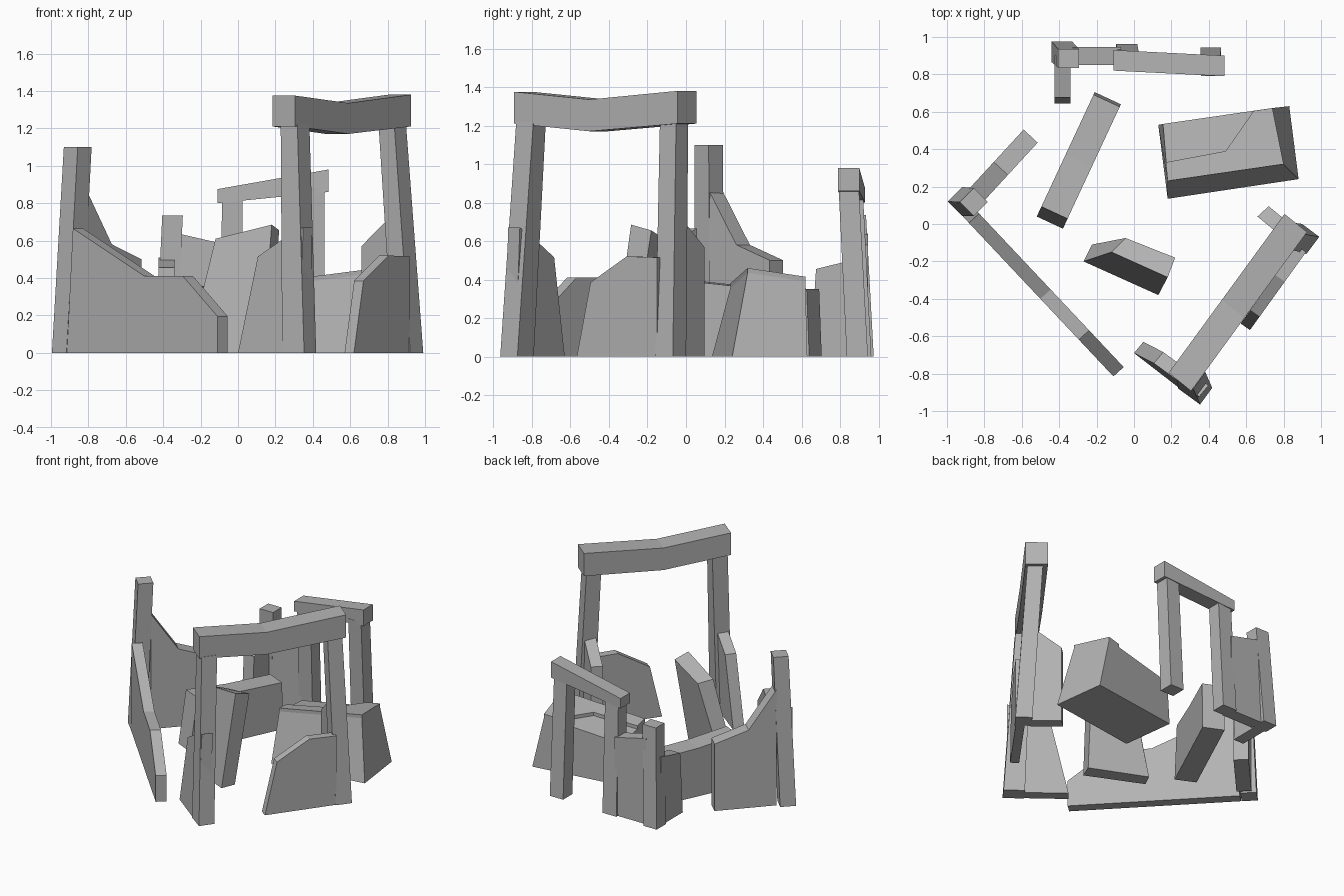
import bpy
import bmesh
from math import radians
from mathutils import Vector, Matrix

default_cube = bpy.data.objects.get("Cube")
if default_cube:
    bpy.data.objects.remove(default_cube, do_unlink=True)

stone = bpy.data.materials.new("grey stone")
stone.use_nodes = True
stone_colour = (0.45, 0.45, 0.45, 1)
stone.diffuse_color = stone_colour
stone.node_tree.nodes["Principled BSDF"].inputs["Base Color"].default_value = stone_colour


def loft(name, first_ring, second_ring):
    """Closed solid between two rings with the same number of corners."""
    bm = bmesh.new()
    first = [bm.verts.new(point) for point in first_ring]
    second = [bm.verts.new(point) for point in second_ring]
    bm.faces.new(first)
    bm.faces.new(second)
    count = len(first)
    for i in range(count):
        j = (i + 1) % count
        bm.faces.new((first[i], first[j], second[j], second[i]))
    bmesh.ops.recalc_face_normals(bm, faces=bm.faces[:])
    mesh = bpy.data.meshes.new(name)
    bm.to_mesh(mesh)
    bm.free()
    mesh.materials.append(stone)
    obj = bpy.data.objects.new(name, mesh)
    bpy.context.scene.collection.objects.link(obj)
    return obj


def post(name, foot, head, height, foot_size, head_size, angle=0):
    """Leaning four-sided pillar, given by its foot and head centres."""
    turn = Matrix.Rotation(radians(angle), 3, "Z")

    def ring(centre, size, z):
        corners = ((-1, -1), (1, -1), (1, 1), (-1, 1))
        return [turn @ Vector((u * size[0] / 2, v * size[1] / 2, 0))
                + Vector((centre[0], centre[1], z)) for u, v in corners]

    return loft(name, ring(foot, foot_size, 0), ring(head, head_size, height))


def wall(name, start, end, thickness, outline, lean=0):
    """Slab standing on a ground line; outline holds (fraction along, height)."""
    start, end = Vector((*start, 0)), Vector((*end, 0))
    depth = Vector((*thickness, 0))
    near = [start.lerp(end, t) + Vector((0, 0, z)) + depth * lean * z
            for t, z in outline]
    return loft(name, near, [point + depth for point in near])


# Tall gateway
post("gateway_front_post", (.327, -.878), (.305, -.805), 1.22,
     (.11, .145), (.11, .11), angle=54)
post("gateway_back_post", (.91, -.08), (.825, -.062), 1.22,
     (.115, .115), (.105, .105), angle=53)
wall("gateway_lintel", (.305, -.893), (.925, -.043), (-.12, .097),
     [(0, 1.21), (.46, 1.17), (1, 1.21), (1, 1.38), (.46, 1.335), (0, 1.375)])

# Broken walls joined to the gateway
wall("gateway_front_stub_wall", (0, -.69), (.33, -.945), (.05, .06),
     [(0, 0), (1, 0), (1, .67), (.71, .615), (.28, .515)], lean=.54)
wall("gateway_side_wall", (.62, -.567), (.92, -.15), (-.05, .035),
     [(0, 0), (1, 0), (1, .515), (.62, .52), (.17, .385)])
wall("gateway_back_stub_wall", (.66, .04), (.83, -.1), (.06, .055),
     [(0, 0), (1, 0), (1, .75), (.75, .7), (0, .57)])

# Lone corner post with two crumbling walls
post("corner_post", (-.917, .12), (-.857, .118), 1.1,
     (.11, .11), (.105, .105), angle=45)
wall("corner_long_wall", (-.915, .04), (-.11, -.815), (.055, .05),
     [(0, 0), (1, 0), (1, .195), (.77, .41), (.515, .41), (.04, .665)])
wall("corner_short_wall", (-.88, .19), (-.59, .505), (.075, -.07),
     [(0, 0), (1, 0), (1, .5), (.45, .58), (0, .86)])

# Low doorway at the back
post("doorway_right_post", (-.04, .91), (-.03, .87), .83,
     (.115, .105), (.11, .1))
post("doorway_left_post", (.41, .89), (.41, .845), .88,
     (.11, .11), (.105, .105))
wall("doorway_lintel", (-.11, .82), (.485, .79), (0, .11),
     [(0, .8), (1, .86), (1, .98), (0, .875)])
wall("doorway_wall", (-.33, .85), (-.07, .85), (0, .095),
     [(0, 0), (1, 0), (1, .58), (0, .64)])
post("doorway_end_post", (-.385, .92), (-.35, .885), .735,
     (.11, .11), (.11, .1))
wall("doorway_end_wall", (-.425, .645), (-.425, .9), (.085, 0),
     [(0, 0), (1, 0), (1, .51), (.12, .455)])

# Loose walls and rubble inside the ring
wall("inner_low_wall", (-.52, .04), (-.21, .705), (.14, -.065),
     [(0, 0), (1, 0), (.98, .35), (.5, .36), (.08, .39)])
loft("leaning_rubble_block",
     [(-.27, -.2, 0), (.13, -.38, 0), (.17, -.28, 0), (-.225, -.11, 0)],
     [(-.12, -.15, .61), (.18, -.285, .685), (.22, -.18, .655), (-.045, -.075, .585)])


def sloped(points, drop):
    """Lift plan points on to the tilted top of the big block."""
    return [(x, y, .381 + .147 * x - .121 * y - drop) for x, y in points]


# Big block with a chipped, slightly lower corner
loft("big_block_body",
     [(.18, .135, 0), (.88, .24, 0), (.83, .63, 0), (.13, .53, 0)],
     sloped([(.18, .23), (.8, .32), (.74, .62), (.155, .535)], .025))
cap = [(.18, .23), (.8, .32), (.74, .62), (.64, .605), (.49, .39), (.17, .33)]
loft("big_block_cap", sloped(cap, .03), sloped(cap, 0))
